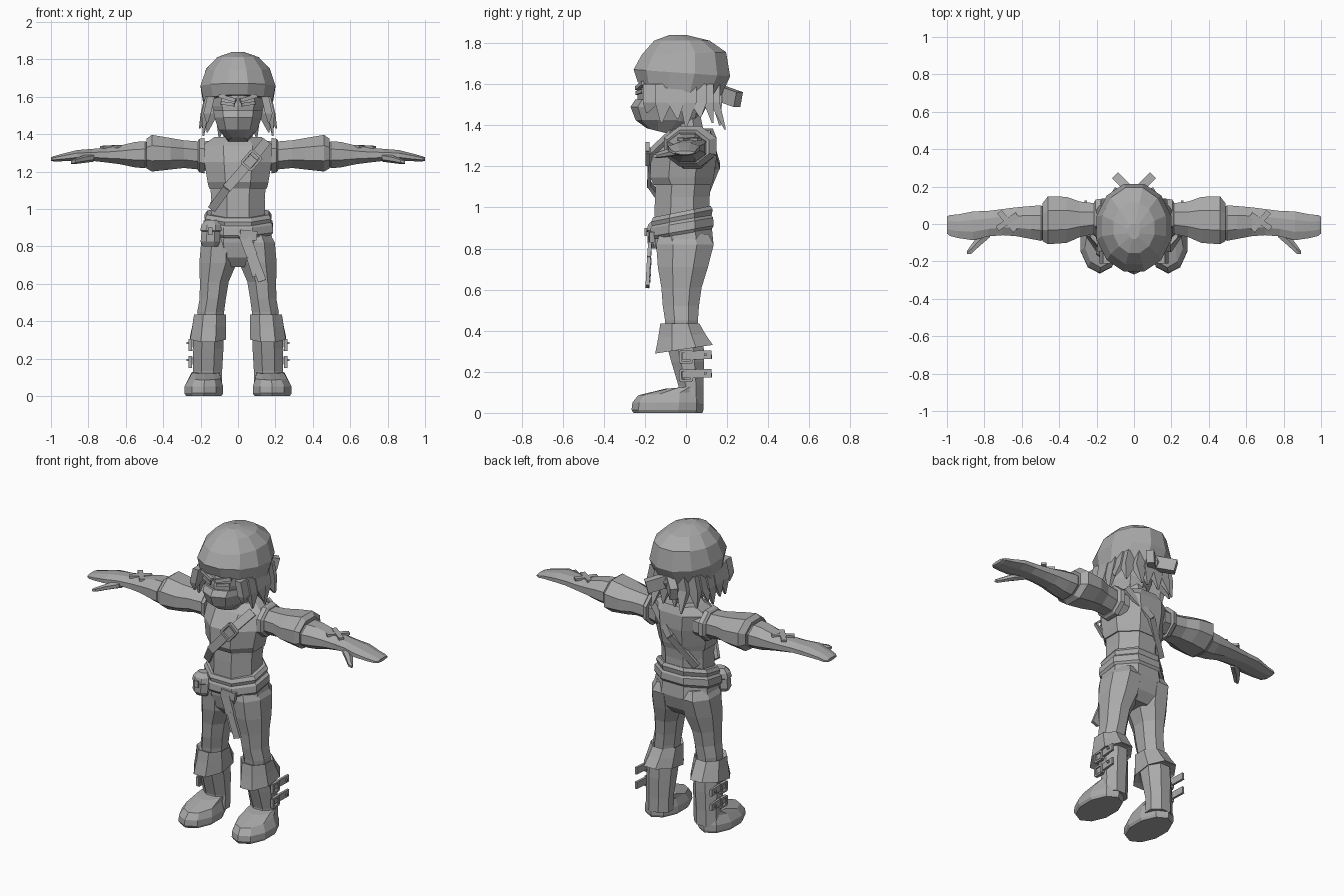
import bpy, bmesh, math
from mathutils import Vector

grey = bpy.data.materials.new("plain_grey")
grey.diffuse_color = (0.4, 0.4, 0.4, 1)


def finish(name, bm, mirror):
    bmesh.ops.recalc_face_normals(bm, faces=bm.faces)
    me = bpy.data.meshes.new(name)
    bm.to_mesh(me)
    bm.free()
    me.materials.append(grey)
    ob = bpy.data.objects.new(name, me)
    bpy.context.collection.objects.link(ob)
    if mirror:
        ob.modifiers.new("mirror", 'MIRROR').use_mirror_merge = False
    return ob


def add_loft(bm, rings, n=8, axis='z'):
    # ring: position on axis, two centre coordinates, two radii, optional tilt
    angles = [math.tau * (i + .5) / n for i in range(n)]
    cm = max(math.cos(a) for a in angles)
    sm = max(math.sin(a) for a in angles)
    loops = []
    for p, c1, c2, r1, r2, *t in rings:
        loop = []
        for a in angles:
            u, v = r1 * math.cos(a) / cm, r2 * math.sin(a) / sm
            q = p + (t[0] * v if t else 0)
            co = (c1 + u, c2 + v, q) if axis == 'z' else (q, c1 + u, c2 + v)
            loop.append(bm.verts.new(co))
        loops.append(loop)
    for a, b in zip(loops, loops[1:]):
        for i in range(n):
            j = (i + 1) % n
            bm.faces.new((a[i], a[j], b[j], b[i]))
    bm.faces.new(loops[0])
    bm.faces.new(loops[-1])


def loft(name, rings, n=8, axis='z', mirror=False):
    bm = bmesh.new()
    add_loft(bm, rings, n, axis)
    return finish(name, bm, mirror)


def bars(name, items, mirror=False):
    # flat bars: start, end, width, thickness, facing direction
    bm = bmesh.new()
    for a, b, w, t, facing in items:
        a, b = Vector(a), Vector(b)
        d = (b - a).normalized()
        side = d.cross(Vector(facing)).normalized() * w / 2
        up = side.cross(d).normalized() * t / 2
        va, vb = [[bm.verts.new(p + side * i + up * j)
                   for i, j in ((-1, -1), (1, -1), (1, 1), (-1, 1))] for p in (a, b)]
        bm.faces.new(va)
        bm.faces.new(vb)
        for i in range(4):
            k = (i + 1) % 4
            bm.faces.new((va[i], va[k], vb[k], vb[i]))
    return finish(name, bm, mirror)


def frame(c, u, v, w, t):
    # four bars round a rectangle with half-axes u and v
    c, u, v = Vector(c), Vector(u), Vector(v)
    k = [c - u - v, c + u - v, c + u + v, c - u + v]
    return [(k[i], k[(i + 1) % 4], w, t, u.cross(v)) for i in range(4)]


FRONT, BACK, OUT, UP = (0, -1, 0), (0, 1, 0), (1, 0, 0), (0, 0, 1)

# Head, mask and cap
loft("head", [(1.37, 0, -.08, .05, .07, -.15), (1.42, 0, -.075, .1, .14),
              (1.49, 0, -.07, .12, .165), (1.55, 0, -.065, .138, .17),
              (1.62, 0, -.05, .15, .17)], 10)
loft("mask", [(1.365, 0, -.11, .05, .08, -.25), (1.425, 0, -.09, .105, .155),
              (1.49, 0, -.085, .126, .185), (1.525, 0, -.075, .132, .172)], 10)
loft("cap", [(1.57, 0, -.035, .185, .2, -.2), (1.655, 0, -.02, .2, .235, -.07),
             (1.75, 0, -.01, .17, .205, .03), (1.812, 0, -.02, .11, .135),
             (1.84, 0, -.04, .03, .04)], 12)
bars("eye", [((.02, -.241, 1.557), (.09, -.213, 1.567), .018, .009, FRONT)], True)
bars("brow", [((.012, -.238, 1.58), (.1, -.208, 1.605), .02, .02, FRONT)], True)
loft("neck", [(1.3, 0, .02, .09, .08), (1.45, 0, 0, .07, .07)])

# Knot and tails behind the cap
loft("cap_knot", [(1.515, 0, .175, .025, .02), (1.55, 0, .18, .035, .03),
                  (1.585, 0, .175, .025, .02)], 6)
bars("knot_tail", [((.01, .17, 1.555), (.095, .255, 1.525), .075, .045, (-1, 1, 0))], True)

# Hair locks round the sides and back
bm = bmesh.new()
locks = [(.165, -.17, .165, -.19, 1.46), (.175, -.11, .185, -.12, 1.41),
         (.18, -.05, .205, -.04, 1.43), (.175, .01, .185, 0, 1.39),
         (.165, .06, .2, .07, 1.44), (.14, .11, .165, .13, 1.41),
         (.085, .14, .1, .19, 1.38), (.03, .15, .04, .165, 1.4)]
for x, y, tx, ty, tz in locks:
    w = .02 if y < .1 else .035
    d = .04 if y < .1 else .025
    add_loft(bm, [(1.6, x - .02, y, w, d), (1.51, x, y, w, d),
                  (tz, tx, ty, .004, .004)], 4)
finish("hair_locks", bm, True)

# Torso and vest
loft("torso", [(.92, 0, -.02, .145, .135), (1.05, 0, -.018, .143, .133),
               (1.15, 0, -.01, .15, .135), (1.25, 0, -.01, .165, .145),
               (1.33, 0, .01, .165, .12)])
loft("vest", [(1.11, 0, -.015, .155, .14), (1.145, 0, -.02, .163, .155),
              (1.25, 0, -.01, .18, .16), (1.34, 0, .02, .19, .128),
              (1.385, 0, .035, .125, .095)])
loft("armhole_trim", [(.18, .03, 1.285, .105, .095), (.205, .03, 1.285, .1, .09),
                      (.215, .03, 1.285, .085, .08)], axis='x', mirror=True)
bars("chest_strap", [((.15, -.07, 1.36), (.075, -.172, 1.265), .05, .02, FRONT),
                     ((.085, -.174, 1.275), (-.06, -.18, 1.11), .05, .018, FRONT),
                     ((-.06, -.176, 1.11), (-.14, -.1, 1.0), .045, .018, FRONT),
                     ((.15, .11, 1.36), (.0, .157, 1.2), .045, .018, BACK),
                     ((.0, .153, 1.2), (-.13, .08, 1.02), .045, .018, BACK)])
bars("strap_buckle", frame((.072, -.187, 1.26), (.028, 0, .032), (-.025, 0, .022), .013, .02))

# Belts, pouch and hanging cloth
loft("waistband", [(.92, 0, -.02, .165, .142, .2), (.96, 0, -.02, .178, .15, .2),
                   (.98, 0, -.02, .165, .14, .2)])
loft("belt", [(.87, 0, -.02, .178, .145, .17), (.885, 0, -.02, .188, .155, .17),
              (.925, 0, -.02, .185, .152, .17), (.94, 0, -.02, .17, .142, .17)])
loft("pouch", [(.8, -.148, -.14, .04, .03), (.825, -.148, -.142, .052, .045),
               (.88, -.145, -.142, .05, .045), (.885, -.145, -.142, .057, .05),
               (.915, -.143, -.14, .052, .045), (.94, -.143, -.135, .03, .025)])
bars("pouch_clasp", [((-.148, -.195, .9), (-.148, -.195, .86), .025, .012, FRONT)])
bars("hanging_cloth", [((.03, -.172, .87), (.075, -.18, .75), .06, .018, FRONT),
                       ((.075, -.18, .76), (.13, -.188, .615), .045, .018, FRONT),
                       ((.06, -.175, .75), (.095, -.18, .64), .035, .014, FRONT),
                       ((.01, -.175, .865), (.1, -.165, .855), .05, .025, FRONT)])

# Trousers
loft("pelvis", [(.69, 0, -.01, .09, .08), (.74, 0, -.01, .17, .122),
                (.82, 0, -.008, .188, .142), (.93, 0, -.015, .165, .138)])
loft("trouser_leg", [(.38, .147, -.022, .068, .075), (.45, .146, -.022, .072, .08),
                     (.52, .135, -.025, .07, .088), (.61, .127, -.022, .077, .098),
                     (.71, .107, -.015, .1, .122), (.82, .1, -.005, .097, .14),
                     (.87, .09, -.01, .08, .12)], mirror=True)

# Boots
loft("boot_foot", [(0, .183, -.088, .095, .168), (.015, .183, -.09, .104, .175),
                   (.05, .183, -.088, .104, .173), (.095, .178, -.078, .085, .155, .06),
                   (.125, .172, -.01, .075, .09, .08)], 10, mirror=True)
loft("boot_shaft", [(.04, .165, .02, .078, .065), (.13, .163, .024, .078, .06),
                    (.25, .16, .008, .082, .08), (.37, .155, -.01, .08, .095)], mirror=True)
loft("boot_cuff", [(.32, .16, -.01, .08, .11, .15), (.31, .16, -.01, .096, .14, .15),
                   (.375, .154, -.02, .09, .115, .07), (.435, .15, -.03, .085, .095),
                   (.425, .15, -.03, .07, .08)], mirror=True)
buckles = []
for z in (.19, .28):
    buckles.append(((.25, -.02, z), (.258, .125, z + .003), .042, .014, OUT))
    buckles += frame((.256, 0, z - .008), (0, .028, 0), (0, 0, .026), .012, .018)
    buckles.append(((.27, .088, z + .003), (.27, .1, z + .003), .012, .009, OUT))
bars("boot_buckles", buckles, True)

# Arms
loft("sleeve", [(.13, .03, 1.28, .085, .085), (.2, .03, 1.285, .08, .075),
                (.29, .025, 1.293, .095, .074), (.36, .022, 1.295, .123, .084),
                (.46, .02, 1.298, .128, .098), (.488, .01, 1.296, .102, .08),
                (.48, .01, 1.295, .08, .06)], axis='x', mirror=True)
loft("forearm_and_hand", [(.47, .005, 1.29, .075, .055), (.497, .005, 1.29, .095, .072),
                          (.55, .008, 1.29, .088, .068), (.63, .012, 1.289, .077, .05),
                          (.7, .01, 1.288, .07, .04), (.78, .002, 1.289, .068, .032),
                          (.86, -.01, 1.287, .077, .028), (.94, -.012, 1.275, .063, .02),
                          (.985, -.008, 1.268, .056, .014), (1.0, -.006, 1.267, .045, .009)],
     axis='x', mirror=True)
loft("thumb", [(.77, -.04, 1.275, .03, .022), (.83, -.09, 1.265, .032, .02),
               (.87, -.135, 1.255, .024, .015), (.892, -.152, 1.25, .009, .009)],
     6, 'x', True)
bars("wrist_cross", [((.635, -.035, 1.334), (.72, .065, 1.33), .03, .014, UP),
                     ((.625, .05, 1.336), (.73, -.025, 1.33), .03, .014, UP)], True)
